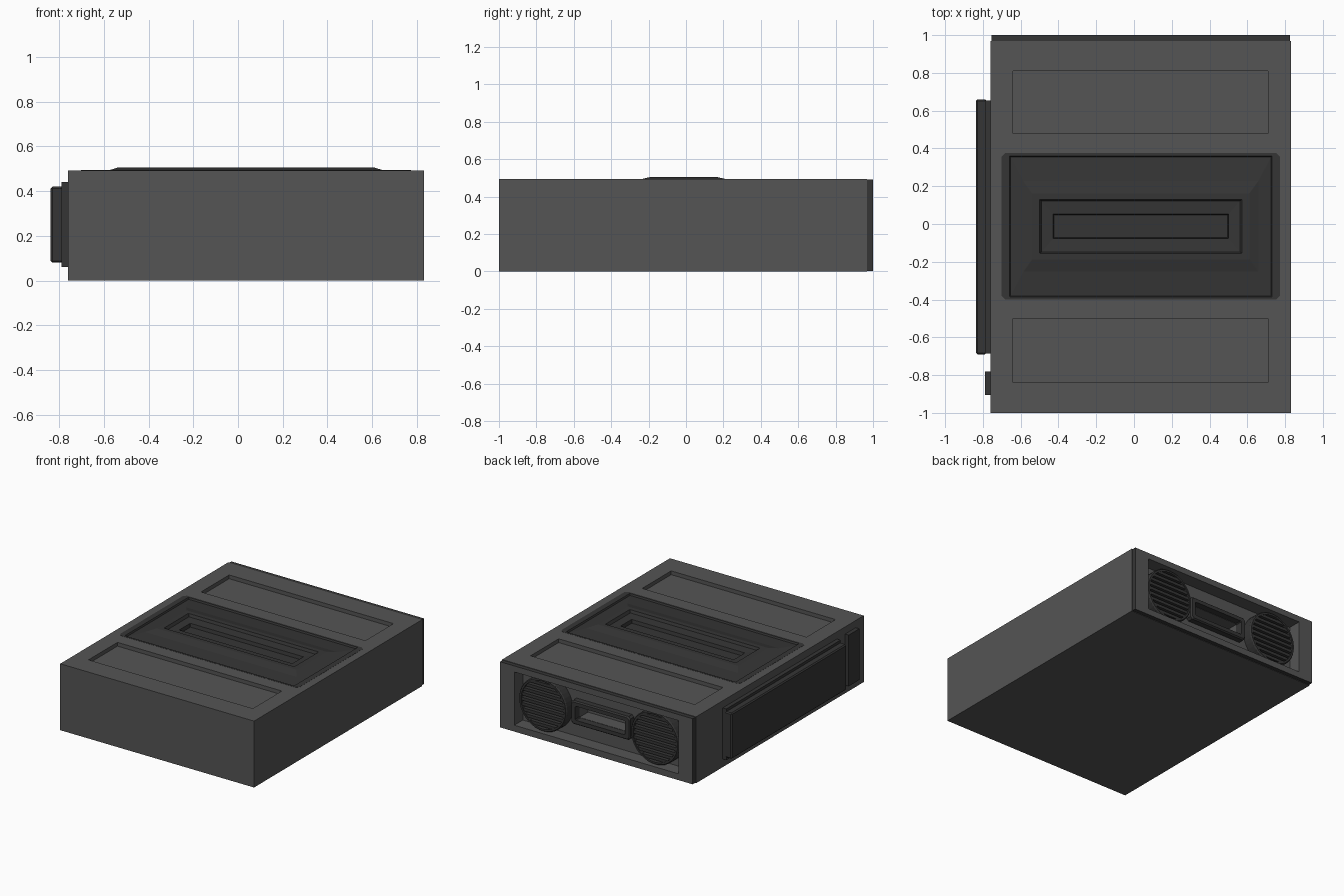
import bpy, bmesh, math
from mathutils import Matrix

if "Cube" in bpy.data.objects:
    bpy.data.objects.remove(bpy.data.objects["Cube"])

def mat(name, v):
    m = bpy.data.materials.new(name)
    m.diffuse_color = (v, v, v, 1)
    m.use_nodes = True
    m.node_tree.nodes["Principled BSDF"].inputs["Base Color"].default_value = m.diffuse_color
    return m

GREY = mat("casing grey", 0.09)
DARK = mat("dark trim", 0.036)

def finish(name, bm, *mats):
    bmesh.ops.recalc_face_normals(bm, faces=bm.faces)
    me = bpy.data.meshes.new(name)
    bm.to_mesh(me)
    bm.free()
    for m in mats:
        me.materials.append(m)
    ob = bpy.data.objects.new(name, me)
    bpy.context.collection.objects.link(ob)
    return ob

def add_box(bm, x0, x1, y0, y1, z0, z1):
    M = Matrix.Translation(((x0+x1)/2, (y0+y1)/2, (z0+z1)/2)) @ Matrix.Diagonal((x1-x0, y1-y0, z1-z0, 1))
    bmesh.ops.create_cube(bm, size=1, matrix=M)

def box(name, m, *dims, bevel=0):
    bm = bmesh.new()
    add_box(bm, *dims)
    if bevel:
        bmesh.ops.bevel(bm, geom=bm.edges[:], offset=bevel, segments=1, affect='EDGES')
    return finish(name, bm, m)

def cut(ob, *dims):
    c = box("cutter", ob.data.materials[0], *dims)
    c.hide_render = True
    mod = ob.modifiers.new("cut", 'BOOLEAN')
    mod.operation, mod.solver, mod.object = 'DIFFERENCE', 'EXACT', c
    bpy.context.view_layer.objects.active = ob
    bpy.ops.object.modifier_apply(modifier=mod.name)
    bpy.data.objects.remove(c)

# stacked closed loops skinned into one surface
def loft(name, loops, *mats, cap_first=True):
    bm = bmesh.new()
    rows = [[bm.verts.new(p) for p in l] for l in loops]
    n = len(rows[0])
    for a, b in zip(rows, rows[1:]):
        for i in range(n):
            j = (i+1) % n
            bm.faces.new((a[i], a[j], b[j], b[i]))
    if cap_first:
        bm.faces.new(rows[0])
        bm.faces.new(rows[-1])
    else:
        for i in range(n):
            j = (i+1) % n
            bm.faces.new((rows[-1][i], rows[-1][j], rows[0][j], rows[0][i]))
    return finish(name, bm, *mats)

CX = 0.036
BACK = (-0.64, 0.71, 0.9, 1.1, 0.05, 0.445)

# main casing with back recess, handle pocket, two top trays and a centre opening
casing = box("casing", GREY, -0.76, 0.832, -1, 0.968, 0, 0.493)
cut(casing, *BACK)
cut(casing, -0.165, 0.245, 0.8, 0.95, 0.195, 0.295)
cut(casing, -0.64, 0.71, 0.48, 0.81, 0.465, 0.6)
cut(casing, -0.64, 0.71, -0.84, -0.5, 0.465, 0.6)
cut(casing, -0.69, 0.765, -0.39, 0.365, 0.44, 0.6)

# back frame: grey face, dark edges
frame = box("back_frame", GREY, -0.755, 0.827, 0.968, 1, 0.003, 0.49)
cut(frame, *BACK)
frame.data.materials.append(DARK)
for p in frame.data.polygons:
    c = p.center
    outer = c.x < -0.7 or c.x > 0.8 or c.z < 0.02 or c.z > 0.48
    p.material_index = 1 if abs(p.normal.y) < 0.5 and outer else 0

# centre top panel: sloped ring with a long groove
def ring(hx, hy, z, c=0.012):
    pts = []
    for sx, sy, flip in ((1, 1, 0), (-1, 1, 1), (-1, -1, 0), (1, -1, 1)):
        pair = [(hx, hy-c), (hx-c, hy)]
        if flip:
            pair.reverse()
        pts += [(CX+sx*a, -0.0125+sy*b, z) for a, b in pair]
    return pts

loft("centre_panel", [
    ring(0.737, 0.388, 0.445), ring(0.737, 0.388, 0.494, 0.02), ring(0.695, 0.373, 0.494, 0.002),
    ring(0.69, 0.368, 0.482, 0.002), ring(0.622, 0.24, 0.49, 0.002), ring(0.575, 0.175, 0.505, 0.002),
    ring(0.535, 0.143, 0.505, 0.002), ring(0.525, 0.135, 0.485, 0.002),
    ring(0.465, 0.065, 0.48, 0.002), ring(0.46, 0.06, 0.455, 0.002)], DARK)

# round vents with horizontal slats
R = 0.197
def circle(r, y, x, z=0.247, n=40):
    return [(x+r*math.cos(2*math.pi*i/n), y, z+r*math.sin(2*math.pi*i/n)) for i in range(n)]

for side, x in (("right", CX+0.46), ("left", CX-0.46)):
    loft(side+"_vent_rim", [circle(R, 0.89, x), circle(R, 0.965, x), circle(R-0.007, 0.975, x),
                            circle(R-0.02, 0.975, x), circle(R-0.02, 0.89, x)], DARK, cap_first=False)
    loft(side+"_vent_back", [circle(R-0.015, 0.895, x), circle(R-0.015, 0.93, x)], DARK)
    bm = bmesh.new()
    for k in range(-4, 5):
        h = k*0.038
        w = math.sqrt((R-0.012)**2 - h*h)
        add_box(bm, x-w, x+w, 0.92, 0.97, 0.247+h-0.011, 0.247+h+0.011)
    finish(side+"_vent_slats", bm, DARK)

# handle surround
def oct_rect(hx, hz, y, c=0.015):
    return [(x+0.004, y, z+0.004) for x, z, _ in
            [(p[0], p[1]+0.0125+0.241, 0) for p in ring(hx, hz, 0, c)]]

loft("handle_surround", [oct_rect(0.243, 0.087, 0.89), oct_rect(0.243, 0.087, 0.94),
                         oct_rect(0.235, 0.079, 0.95), oct_rect(0.205, 0.052, 0.95, 0.006),
                         oct_rect(0.205, 0.052, 0.89, 0.006)], DARK, cap_first=False)

# left side plates
box("side_plate_base", DARK, -0.79, -0.755, -0.685, 0.655, 0.06, 0.44)
box("side_plate_small", DARK, -0.79, -0.755, -0.905, -0.78, 0.06, 0.44)
box("side_plate_outer", DARK, -0.837, -0.78, -0.69, 0.66, 0.08, 0.42, bevel=0.008)
